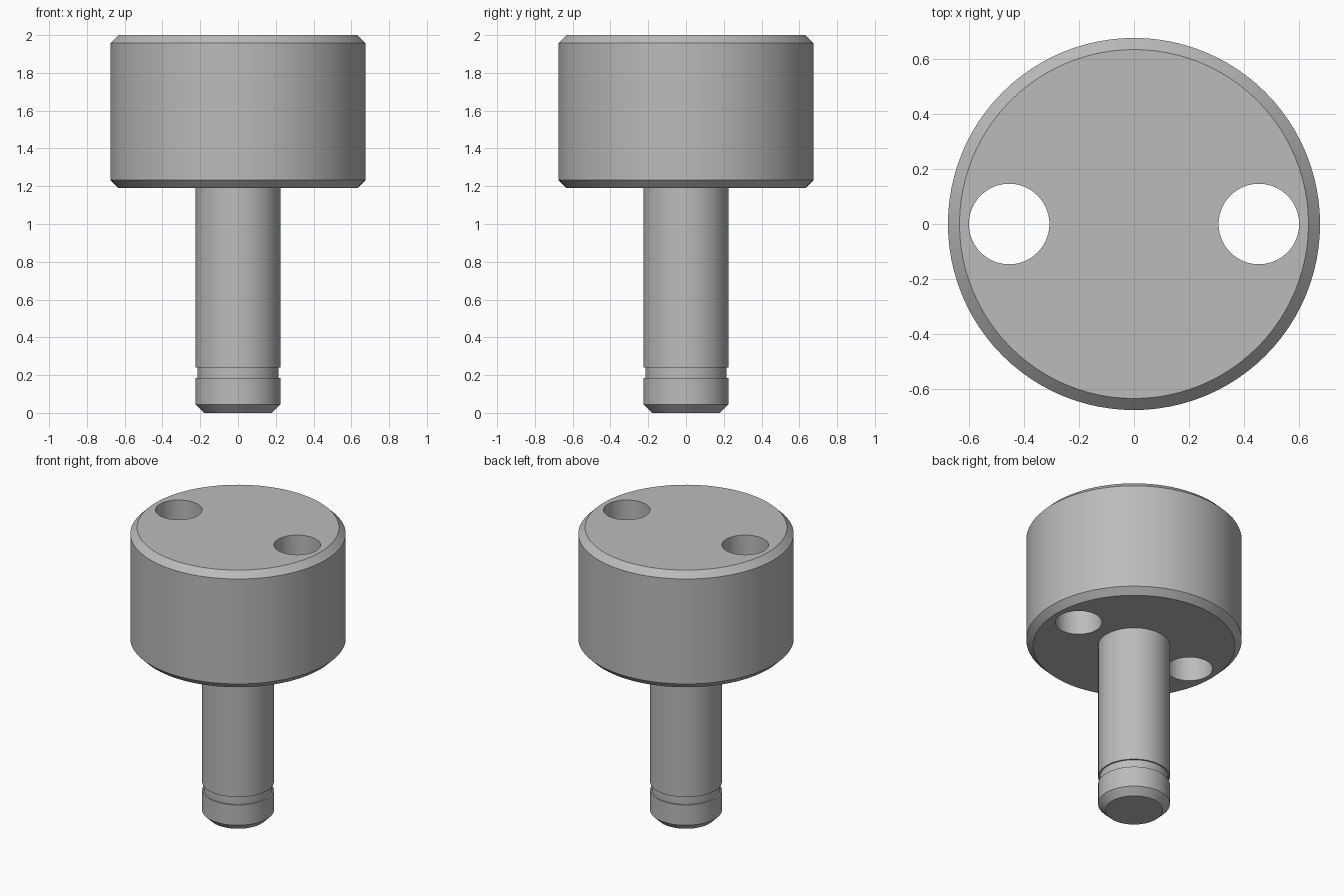
import bpy, bmesh, math

cube = bpy.data.objects.get("Cube")
if cube:
    bpy.data.objects.remove(cube, do_unlink=True)

SEGMENTS = 96

steel = bpy.data.materials.new("grey steel")
steel.use_nodes = True
steel.diffuse_color = (0.5, 0.5, 0.5, 1)
steel.node_tree.nodes["Principled BSDF"].inputs["Base Color"].default_value = steel.diffuse_color


def lathe(name, profile):
    """Spin a radius/height profile around z into a closed solid."""
    bm = bmesh.new()
    verts = [bm.verts.new((r, 0, z)) for r, z in profile]
    edges = [bm.edges.new(pair) for pair in zip(verts, verts[1:])]
    bmesh.ops.spin(bm, geom=verts + edges, cent=(0, 0, 0), axis=(0, 0, 1),
                   angle=math.tau, steps=SEGMENTS, use_merge=True)
    bmesh.ops.remove_doubles(bm, verts=bm.verts, dist=1e-5)
    # Close both ends with flat caps
    rim = [e for e in bm.edges if e.is_boundary]
    bmesh.ops.holes_fill(bm, edges=rim, sides=0)
    bmesh.ops.recalc_face_normals(bm, faces=bm.faces)
    mesh = bpy.data.meshes.new(name)
    bm.to_mesh(mesh)
    bm.free()
    mesh.materials.append(steel)
    obj = bpy.data.objects.new(name, mesh)
    bpy.context.collection.objects.link(obj)
    return obj


# Chamfered shank with retaining groove, stepping out to the chamfered head
knob = lathe("head_and_shank", [
    (0.18, 0), (0.225, 0.045),
    (0.225, 0.185), (0.215, 0.185), (0.215, 0.24), (0.225, 0.24),
    (0.225, 1.19), (0.633, 1.19), (0.675, 1.232),
    (0.675, 1.958), (0.633, 2),
])

# Two through holes in the head
for side, x in (("left", 0.453), ("right", -0.453)):
    cutter = lathe(side + "_hole_cutter", [(0.146, 1.1), (0.146, 2.1)])
    cutter.location.x = x
    cutter.hide_render = True
    cutter.hide_viewport = True
    cut = knob.modifiers.new(side + "_hole", "BOOLEAN")
    cut.operation = "DIFFERENCE"
    cut.solver = "EXACT"
    cut.object = cutter

# Bake the holes in, then smooth the round walls and keep rims sharp
bpy.context.view_layer.update()
bpy.ops.object.select_all(action="DESELECT")
knob.select_set(True)
bpy.context.view_layer.objects.active = knob
for cut in list(knob.modifiers):
    bpy.ops.object.modifier_apply(modifier=cut.name)
bpy.ops.object.shade_smooth_by_angle(angle=math.radians(30))
for obj in [o for o in bpy.data.objects if o.name.endswith("_hole_cutter")]:
    bpy.data.objects.remove(obj, do_unlink=True)
